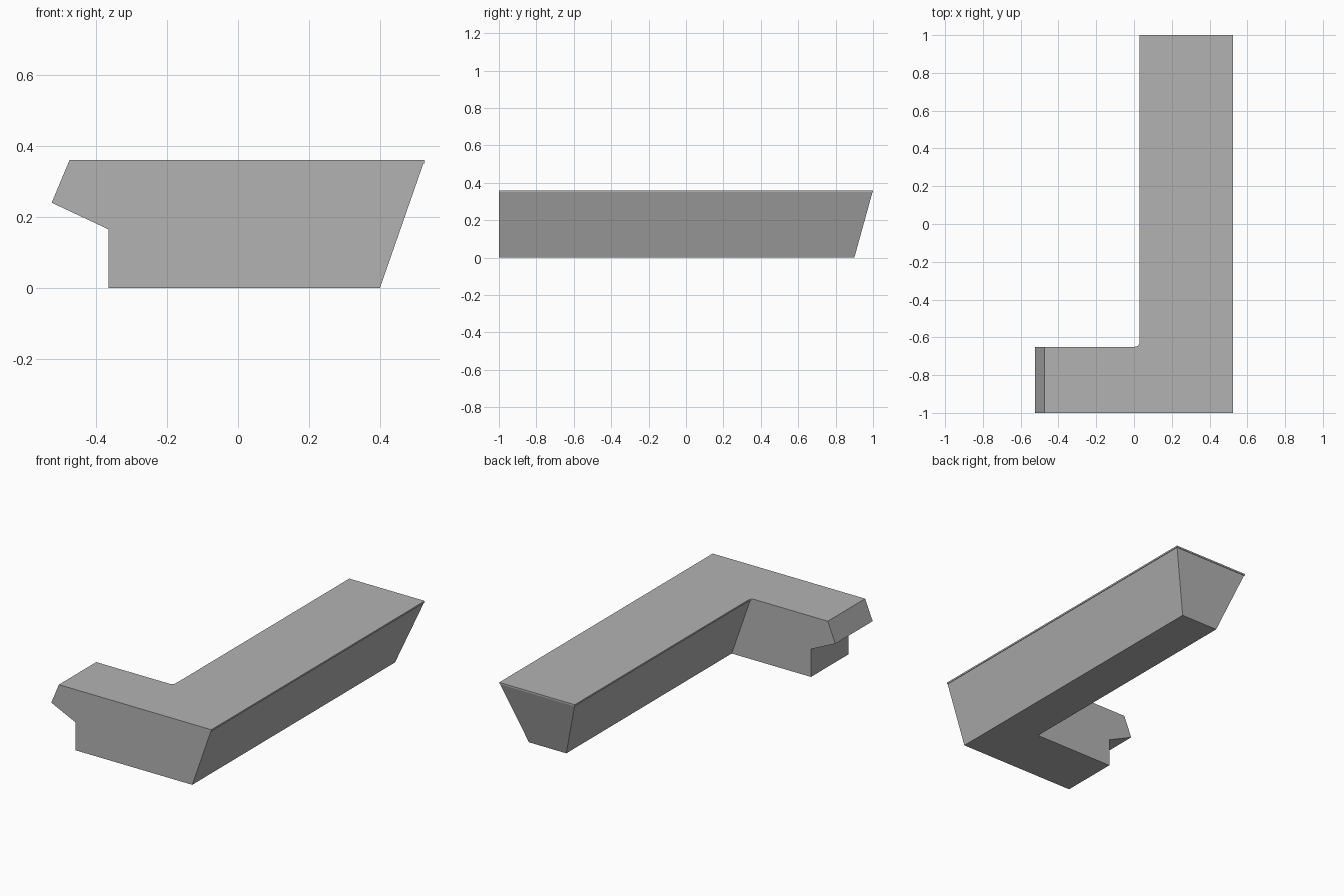
import bpy
import bmesh

cube = bpy.data.objects.get("Cube")
if cube:
    bpy.data.objects.remove(cube, do_unlink=True)

FRONT, INNER, BACK, TOP = -1.0, -0.65, 1.0, 0.36
SLAB = 0.01

grey = bpy.data.materials.new("plain grey")
grey.use_nodes = True
colour = (0.45, 0.45, 0.45, 1)
grey.diffuse_color = colour
grey.node_tree.nodes["Principled BSDF"].inputs["Base Color"].default_value = colour


def finish(bm, name):
    bmesh.ops.recalc_face_normals(bm, faces=bm.faces)
    mesh = bpy.data.meshes.new(name)
    bm.to_mesh(mesh)
    bm.free()
    mesh.materials.append(grey)
    obj = bpy.data.objects.new(name, mesh)
    bpy.context.collection.objects.link(obj)
    return obj


def bridge(bm, a, b, skip=()):
    n = len(a)
    for i in range(n):
        if i not in skip:
            j = (i + 1) % n
            bm.faces.new((a[i], a[j], b[j], b[i]))


# Counter body: front profile with a nose, then a tapered arm running back
under = TOP - SLAB
profile = [(-0.365, 0), (0.155, 0), (0.40, 0), (0.522, under), (0.033, under),
           (-0.479, under), (-0.525, 0.24), (-0.365, 0.165)]
bm = bmesh.new()
front = [bm.verts.new((x, FRONT, z)) for x, z in profile]
middle = [bm.verts.new((x, INNER, z)) for x, z in profile]
bridge(bm, front, middle)
bm.faces.new(front)
bm.faces.new([middle[i] for i in (0, 1, 4, 5, 6, 7)])
end = [bm.verts.new((x, 0.90 if z == 0 else BACK - 0.003, z)) for x, z in profile[1:5]]
bridge(bm, middle[1:5], end)
bm.faces.new(end)
finish(bm, "counter_body")

# Thin worktop with a small fillet in the inside corner
outline = [(-0.475, FRONT), (0.525, FRONT), (0.525, BACK), (0.03, BACK),
           (0.03, INNER), (-0.475, INNER)]
bm = bmesh.new()
lower = [bm.verts.new((x - 0.004 if x < 0 else x, y, under)) for x, y in outline]
upper = [bm.verts.new((x, y, TOP)) for x, y in outline]
bridge(bm, lower, upper)
bm.faces.new(lower)
bm.faces.new(upper)
corner = bm.edges.get((lower[4], upper[4]))
bmesh.ops.bevel(bm, geom=[corner], offset=0.025, segments=4, profile=0.5, affect='EDGES')
finish(bm, "worktop")
